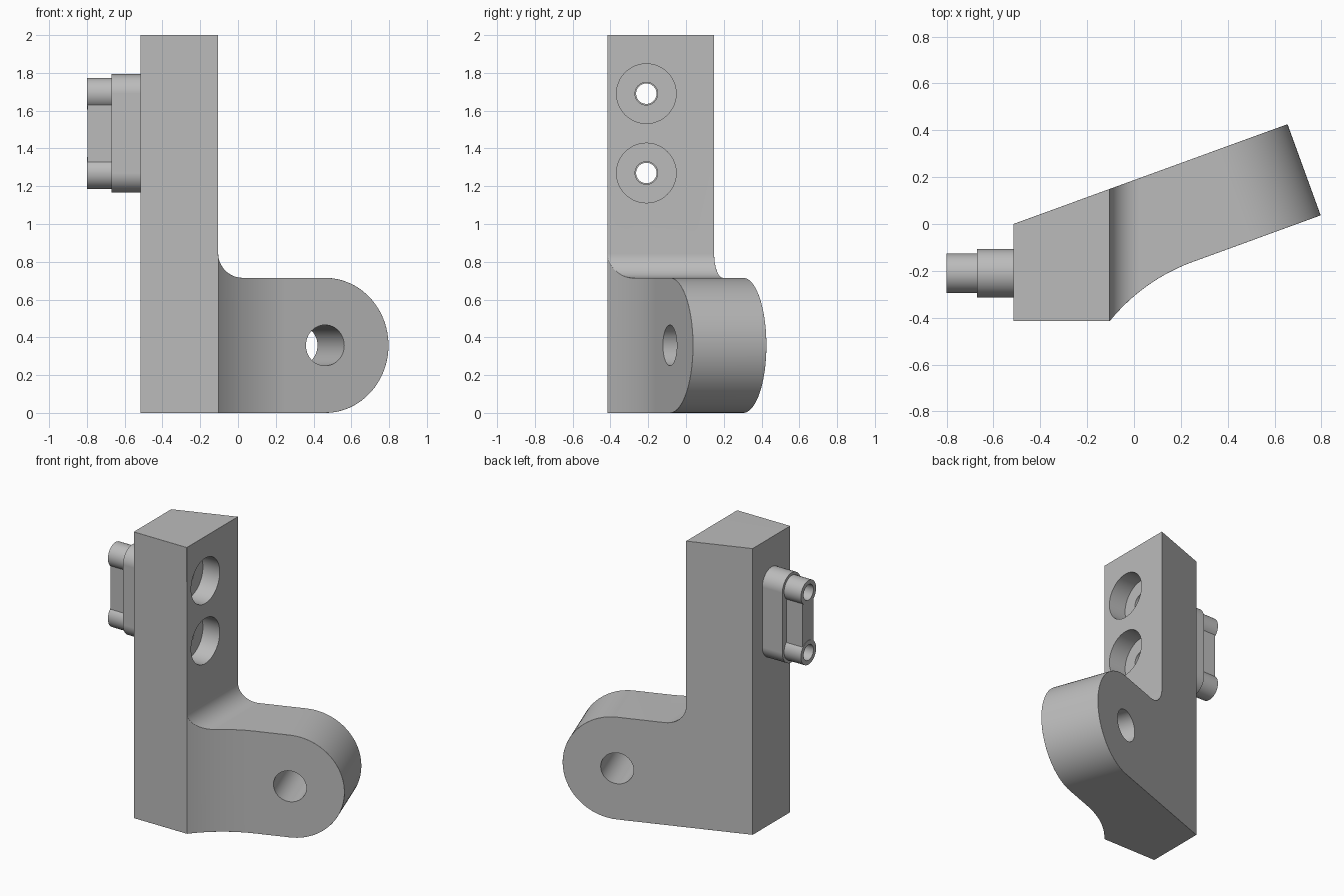
import bpy, bmesh
from math import sin, cos, tan, pi, radians, sqrt
from mathutils import Matrix

if "Cube" in bpy.data.objects:
    bpy.data.objects.remove(bpy.data.objects["Cube"])

grey = bpy.data.materials.new("light_grey")
grey.use_nodes = True
grey.diffuse_color = (0.5, 0.5, 0.5, 1)
grey.node_tree.nodes["Principled BSDF"].inputs["Base Color"].default_value = (0.5, 0.5, 0.5, 1)

X0, X1, YF, TOP = -0.515, -0.105, -0.415, 2.0    # column
SLANT = radians(20)
ARM_H, THICK, FILLET = 0.715, 0.414, 0.13         # arm
R = ARM_H / 2
END_X = 0.797
HOLE_Y, HOLE_ZS = -0.21, (1.27, 1.69)


def add_object(name, bm):
    bmesh.ops.recalc_face_normals(bm, faces=bm.faces)
    me = bpy.data.meshes.new(name)
    bm.to_mesh(me)
    bm.free()
    me.materials.append(grey)
    ob = bpy.data.objects.new(name, me)
    bpy.context.collection.objects.link(ob)
    return ob


def rod(name, start, end, radius, y, z):
    """Cylinder along x."""
    bm = bmesh.new()
    m = Matrix.Translation(((start + end) / 2, y, z)) @ Matrix.Rotation(pi / 2, 4, 'Y')
    bmesh.ops.create_cone(bm, cap_ends=True, segments=48, radius1=radius,
                          radius2=radius, depth=end - start, matrix=m)
    return add_object(name, bm)


def prism_x(name, start, end, outline):
    """Extrude a (y, z) outline along x."""
    bm = bmesh.new()
    face = bm.faces.new([bm.verts.new((start, y, z)) for y, z in outline])
    ext = bmesh.ops.extrude_face_region(bm, geom=[face])["geom"]
    bmesh.ops.translate(bm, vec=(end - start, 0, 0),
                        verts=[v for v in ext if isinstance(v, bmesh.types.BMVert)])
    return add_object(name, bm)


def combine(target, tool, operation):
    tool.hide_render = True
    mod = target.modifiers.new("combine", 'BOOLEAN')
    mod.operation, mod.solver, mod.object = operation, 'EXACT', tool
    bpy.context.view_layer.objects.active = target
    bpy.ops.object.modifier_apply(modifier=mod.name)
    bpy.data.objects.remove(tool)


def finish(ob):
    bpy.ops.object.select_all(action='DESELECT')
    ob.select_set(True)
    bpy.context.view_layer.objects.active = ob
    bpy.ops.object.shade_smooth_by_angle(angle=radians(32))
    ob.modifiers.new("even_normals", 'WEIGHTED_NORMAL').keep_sharp = True


# Plan curves of the front and back of the bracket
def back_y(x):
    return tan(SLANT) * (x - X0)


END_Y = back_y(END_X - THICK * sin(SLANT)) - THICK * cos(SLANT)
BEND_R, BEND_X = 0.81, 0.25


def line_y(x):
    return END_Y + tan(SLANT) * (x - END_X)


def front_y(x):
    if x <= X1 + 1e-6:
        return YF
    if x >= BEND_X:
        return line_y(x)
    cx = BEND_X + BEND_R * sin(SLANT)
    cy = line_y(BEND_X) - BEND_R * cos(SLANT)
    return cy + sqrt(BEND_R ** 2 - (x - cx) ** 2)


# Stations along the arm: front x, back x, bottom z, top z
stations = [(X0, X0, 0, ARM_H + FILLET)]
for i in range(13):
    a = pi / 2 * i / 12
    x = X1 + FILLET * (1 - cos(a))
    stations.append((x, x, 0, ARM_H + FILLET * (1 - sin(a))))
start = X1 + FILLET
pivot = END_X - R * cos(SLANT)
shift = THICK * sin(SLANT)
for i in range(1, 17):
    t = i / 16
    x = start + (pivot - start) * t
    stations.append((x, x - shift * t, 0, ARM_H))
for i in range(1, 25):
    a = pi / 2 * i / 24
    x = pivot + R * cos(SLANT) * sin(a)
    stations.append((x, x - shift, R - R * cos(a), R + R * cos(a)))

# Bracket body
bm = bmesh.new()


def ring(xf, xb, low, high):
    f, b = front_y(xf), back_y(xb)
    return [bm.verts.new(p) for p in ((xf, f, low), (xf, f, high), (xb, b, high), (xb, b, low))]


rings = [ring(*s) for s in stations]
for p, q in zip(rings, rings[1:]):
    for k in range(4):
        n = (k + 1) % 4
        if not (p is rings[0] and k == 1):
            bm.faces.new((p[k], p[n], q[n], q[k]))
bm.faces.new(rings[0])
# Upper column stands on the first two stations
base = [rings[0][1], rings[1][1], rings[1][2], rings[0][2]]
upper = [bm.verts.new((v.co.x, v.co.y, TOP)) for v in base]
for k in range(4):
    n = (k + 1) % 4
    bm.faces.new((base[k], base[n], upper[n], upper[k]))
bm.faces.new(upper)
bmesh.ops.remove_doubles(bm, verts=bm.verts, dist=1e-5)
bmesh.ops.recalc_face_normals(bm, faces=bm.faces)
bmesh.ops.dissolve_limit(bm, angle_limit=radians(0.2), verts=bm.verts, edges=bm.edges)


# Round the outer edges, leaving the mounting face and the inner corner crisp
def rounded(e):
    a, b = (v.co for v in e.verts)
    on_mount = max(a.x, b.x) < X0 + 0.001
    inner = (abs(a.x - X1) < 0.001 and abs(b.x - X1) < 0.001
             and max(a.z, b.z) < ARM_H + FILLET + 0.001)
    return (len(e.link_faces) == 2 and e.calc_face_angle(0) > radians(30)
            and not on_mount and not inner)


bmesh.ops.bevel(bm, geom=[e for e in bm.edges if rounded(e)], offset=0.015,
                offset_type='OFFSET', segments=3, profile=0.5, affect='EDGES',
                clamp_overlap=True)
body = add_object("bracket_body", bm)

# Pivot hole through the arm
bm = bmesh.new()
direction = Matrix.Rotation(SLANT, 4, 'Z') @ Matrix.Rotation(pi / 2, 4, 'X')
bmesh.ops.create_cone(bm, cap_ends=True, segments=48, radius1=0.108, radius2=0.108, depth=1.5,
                      matrix=Matrix.Translation((pivot, line_y(pivot), R)) @ direction)
combine(body, add_object("pivot_cutter", bm), 'DIFFERENCE')

# Counterbored screw holes
for z in HOLE_ZS:
    combine(body, rod("counterbore_cutter", X1 - 0.13, 0.1, 0.158, HOLE_Y, z), 'DIFFERENCE')
    combine(body, rod("screw_cutter", X0 - 0.1, X1 - 0.05, 0.06, HOLE_Y, z), 'DIFFERENCE')
finish(body)

# Mounting boss: rounded slot block, web and two tubes
outline = []
for z, turn in zip(HOLE_ZS, (pi, 0)):
    for i in range(25):
        a = turn + pi * i / 24
        outline.append((HOLE_Y + 0.103 * cos(a), z + 0.103 * sin(a)))
boss = prism_x("mounting_boss", -0.67, X0, outline)
lo, hi = HOLE_ZS
web = [(HOLE_Y - 0.06, lo), (HOLE_Y + 0.06, lo), (HOLE_Y + 0.06, hi), (HOLE_Y - 0.06, hi)]
combine(boss, prism_x("web", -0.797, -0.6, web), 'UNION')
for z in HOLE_ZS:
    combine(boss, rod("tube", -0.8, -0.61, 0.084, HOLE_Y, z), 'UNION')
for z in HOLE_ZS:
    combine(boss, rod("bore_cutter", -1, 0, 0.054, HOLE_Y, z), 'DIFFERENCE')
finish(boss)
